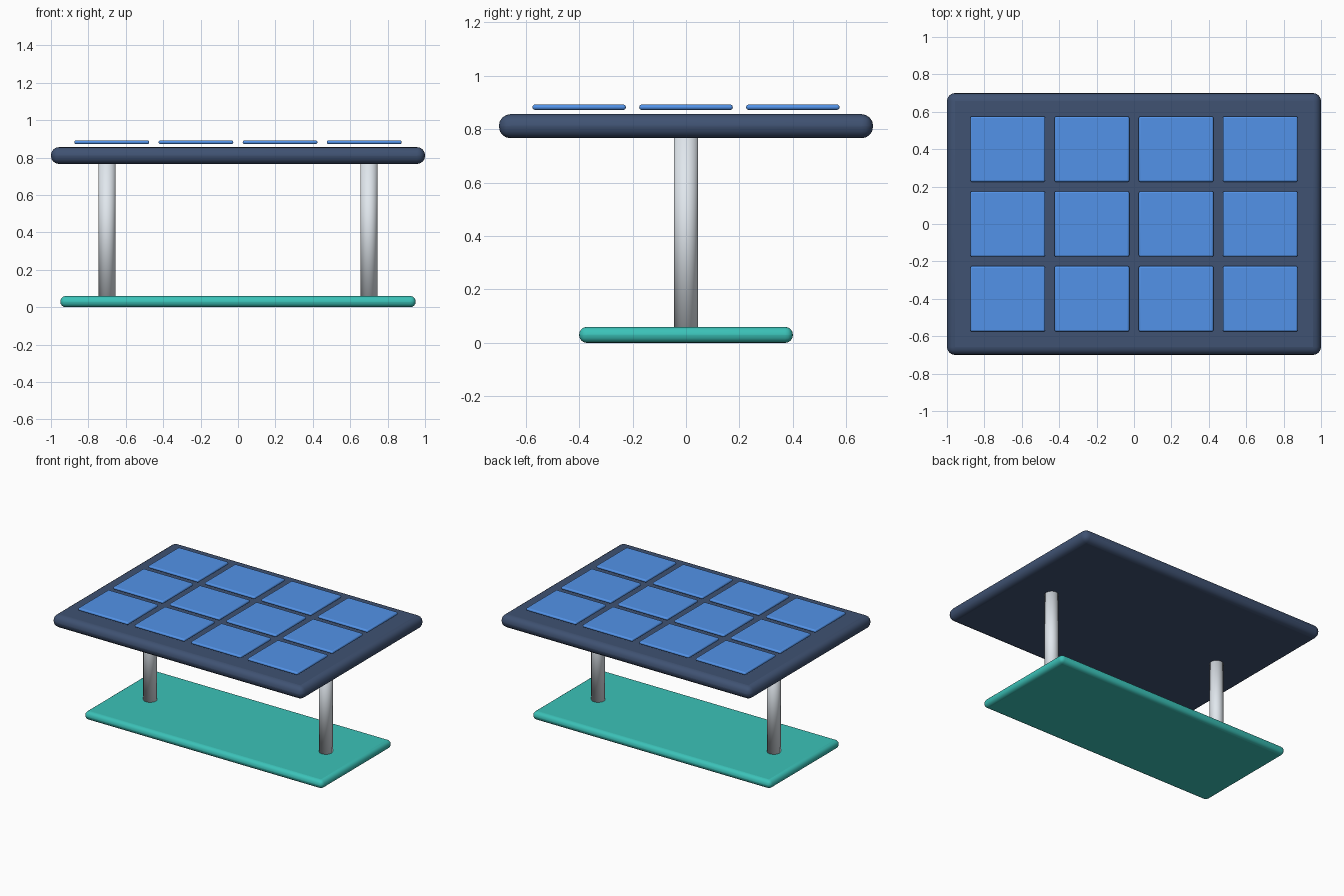
import bpy

if "Cube" in bpy.data.objects:
    bpy.data.objects.remove(bpy.data.objects["Cube"])


def material(name, color):
    mat = bpy.data.materials.new(name)
    mat.diffuse_color = (*color, 1)
    mat.use_nodes = True
    mat.node_tree.nodes["Principled BSDF"].inputs["Base Color"].default_value = mat.diffuse_color
    return mat


navy = material("navy", (0.05, 0.084, 0.168))
blue = material("blue", (0.085, 0.29, 0.81))
teal = material("teal", (0.044, 0.54, 0.48))
silver = material("silver", (0.75, 0.80, 0.85))


def rounded_slab(name, center, size, radius, mat, segments=4):
    bpy.ops.mesh.primitive_cube_add(size=1, location=center)
    ob = bpy.context.object
    ob.name = name
    ob.scale = size
    bpy.ops.object.transform_apply(location=False, rotation=False, scale=True)
    bevel = ob.modifiers.new("Bevel", 'BEVEL')
    bevel.width = radius
    bevel.segments = segments
    ob.data.materials.append(mat)
    bpy.ops.object.shade_smooth_by_angle()
    return ob


# Base plate and panel frame
rounded_slab("base_plate", (0, 0, 0.03), (1.9, 0.8, 0.06), 0.029, teal)
rounded_slab("panel_frame", (0, 0, 0.811), (2.0, 1.4, 0.09), 0.043, navy)

# Two support posts, sunk into base and frame, smooth all over
for side, x in (("left", -0.7), ("right", 0.7)):
    bpy.ops.mesh.primitive_cylinder_add(vertices=32, radius=0.045, depth=0.75,
                                        location=(x, 0, 0.415))
    post = bpy.context.object
    post.name = side + "_post"
    post.data.materials.append(silver)
    bpy.ops.object.shade_smooth()

# Grid of 4 x 3 cells floating just above the frame
for col in range(4):
    for row in range(3):
        rounded_slab(f"cell_{col + 1}_{row + 1}",
                     ((col - 1.5) * 0.45, (row - 1) * 0.4, 0.882),
                     (0.4, 0.35, 0.02), 0.0095, blue, 3)
